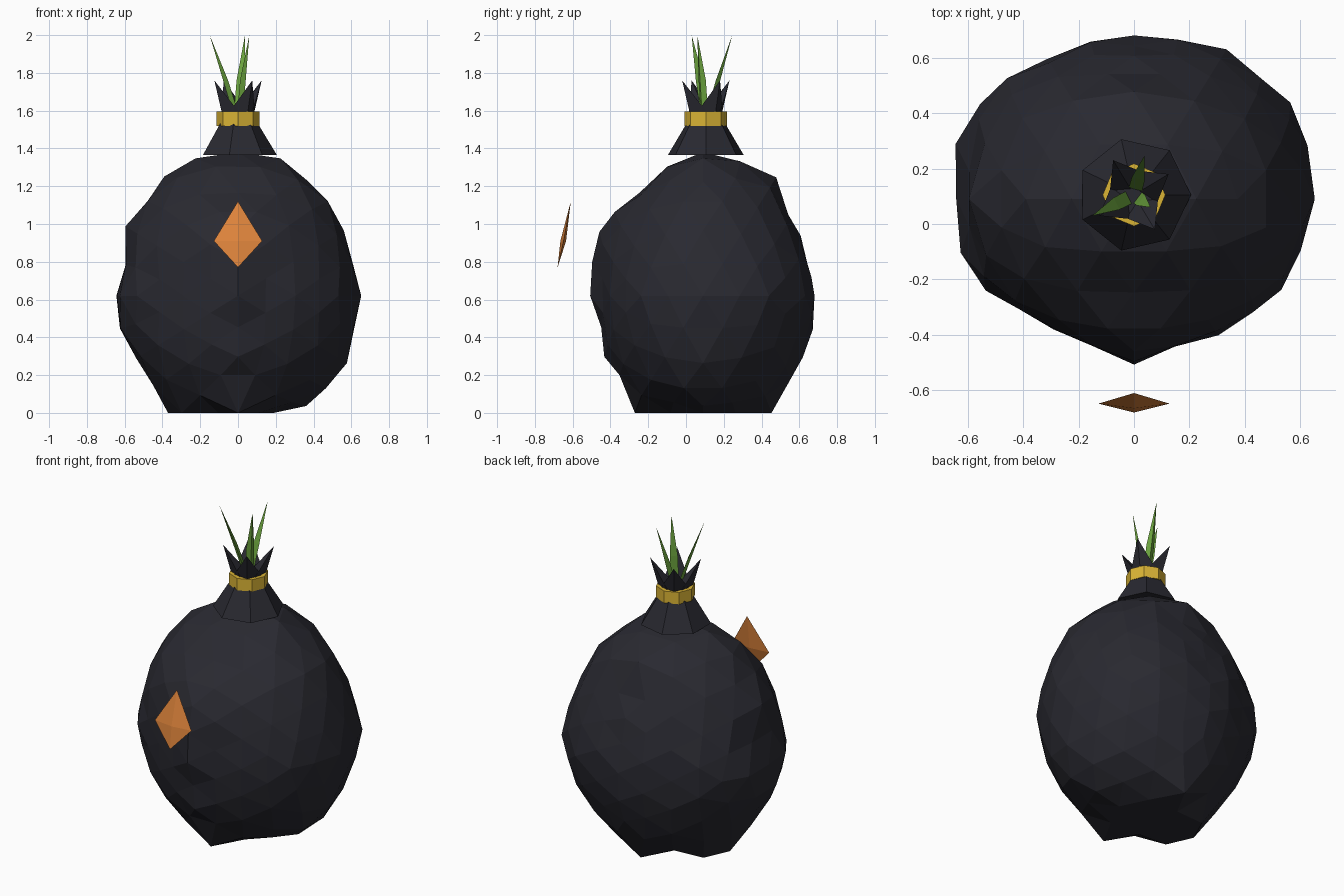
import bpy, bmesh, math
from mathutils import Vector

if "Cube" in bpy.data.objects:
    bpy.data.objects.remove(bpy.data.objects["Cube"])


def material(name, rgb):
    m = bpy.data.materials.new(name)
    m.diffuse_color = (*rgb, 1)
    m.use_nodes = True
    m.node_tree.nodes["Principled BSDF"].inputs["Base Color"].default_value = m.diffuse_color
    return m


CLOTH = material("dark cloth", (0.022, 0.022, 0.030))
GOLD = material("gold", (0.70, 0.455, 0.036))
ORANGE = material("orange", (0.745, 0.235, 0.045))
GREEN = material("leaf green", (0.145, 0.36, 0.047))
AXIS = Vector((0, 0.105, 0))


def finish(bm, name, mat):
    bmesh.ops.recalc_face_normals(bm, faces=bm.faces[:])
    me = bpy.data.meshes.new(name)
    bm.to_mesh(me)
    bm.free()
    me.materials.append(mat)
    ob = bpy.data.objects.new(name, me)
    bpy.context.collection.objects.link(ob)
    return ob


def add_hull(bm, points):
    vs = [bm.verts.new(p) for p in points]
    bmesh.ops.convex_hull(bm, input=vs)


def ring(sides, r, z, turn=0.0):
    return [AXIS + Vector((r * math.cos(math.tau * i / sides + turn),
                           r * math.sin(math.tau * i / sides + turn), z)) for i in range(sides)]


# Sack body: subdivided icosahedron shaped by three outlines
C = Vector((0, 0.09, 0.62))
front = [(-.34, 0), (-.45, .13), (-.55, .31), (-.645, .43), (-.65, .62), (-.59, .8), (-.57, 1.03),
         (-.35, 1.275), (-.185, 1.36), (0, 1.385), (.2, 1.355), (.455, 1.16), (.61, .82), (.65, .62),
         (.625, .43), (.555, .23), (.455, .095), (.16, 0), (-.1, 0)]
side = [(-.21, 0), (-.4, .24), (-.44, .43), (-.51, .62), (-.48, .85), (-.42, 1.04), (-.22, 1.18),
        (.07, 1.375), (.28, 1.36), (.41, 1.285), (.6, .95), (.65, .76), (.67, .52), (.67, .43),
        (.51, .12), (.41, 0), (.1, 0)]
plan = [(-.65, .27), (-.48, .53), (-.32, .59), (-.17, .67), (0, .68), (.17, .68), (.35, .62),
        (.47, .53), (.57, .43), (.63, .27), (.655, .1), (.61, -.05), (.585, -.16), (.46, -.31),
        (.35, -.37), (.17, -.43), (0, -.505), (-.17, -.43), (-.32, -.36), (-.555, -.205),
        (-.64, -.06), (-.625, .05)]
samples = ([Vector((x, C.y, z)) - C for x, z in front]
           + [Vector((0, y, z)) - C for y, z in side]
           + [Vector((x, y, C.z)) - C for x, y in plan])
samples = [(s.normalized(), s.length) for s in samples]


def radius(d):
    total = weight = 0
    for s, r in samples:
        w = 1 / ((d - s).length ** 3.5 + 1e-4)
        total += w * r
        weight += w
    # sit slightly inside the outlines away from their planes
    off_plane = min(1, min(abs(c) for c in d) / 0.2)
    return total / weight * (1 - 0.012 * off_plane)


t = (1 + 5 ** 0.5) / 2
bm = bmesh.new()
add_hull(bm, [p for a in (-1, 1) for b in (-t, t) for p in ((a, 0, b), (0, b, a), (b, a, 0))])
bmesh.ops.subdivide_edges(bm, edges=bm.edges[:], cuts=3, use_grid_fill=True)
for v in bm.verts:
    d = v.co.normalized()
    v.co = C + d * radius(d)
    if v.co.z < (0.055 if v.co.x < 0.25 else 0):
        v.co.z = 0
finish(bm, "sack_body", CLOTH)

# Gathered neck
bm = bmesh.new()
add_hull(bm, ring(7, 0.206, 1.365) + ring(7, 0.1, 1.54))
finish(bm, "neck", CLOTH)

# Gold band
bm = bmesh.new()
add_hull(bm, ring(8, 0.113, 1.52) + ring(8, 0.113, 1.595))
finish(bm, "neck_band", GOLD)

# Cloth points above the band
bm = bmesh.new()
add_hull(bm, ring(8, 0.07, 1.58) + ring(8, 0.07, 1.62))
for k in range(4):
    a = math.radians(31 + 90 * k)
    out = Vector((math.cos(a), math.sin(a), 0))
    across = Vector((-out.y, out.x, 0))
    base = AXIS + Vector((0, 0, 1.59))
    add_hull(bm, [base + out * 0.1, base + across * 0.08 + out * 0.04,
                  base - across * 0.08 + out * 0.04, base,
                  AXIS + out * 0.146 + Vector((0, 0, 1.76))])
finish(bm, "cloth_points", CLOTH)

# Leaf blades
bm = bmesh.new()
for tip in ((-0.15, 0.03, 2.0), (0.037, 0.245, 2.0), (0.06, 0.06, 2.0)):
    tip = Vector(tip)
    lean = tip - AXIS
    lean.z = 0
    out = lean.normalized()
    across = Vector((-out.y, out.x, 0))
    base = AXIS + out * 0.015 + Vector((0, 0, 1.6))
    mid = AXIS + lean * 0.42 + Vector((0, 0, 1.76))
    add_hull(bm, [base + across * 0.025, base - across * 0.025, base + out * 0.02,
                  mid + across * 0.024, mid - across * 0.024, mid + out * 0.016, tip])
finish(bm, "leaf_blades", GREEN)

# Floating diamond in front
bm = bmesh.new()
add_hull(bm, [(0, -0.61, 1.12), (0, -0.68, 0.77), (-0.128, -0.648, 0.91), (0.128, -0.648, 0.91),
              (0, -0.665, 0.91), (0, -0.635, 0.91)])
finish(bm, "front_diamond", ORANGE)
